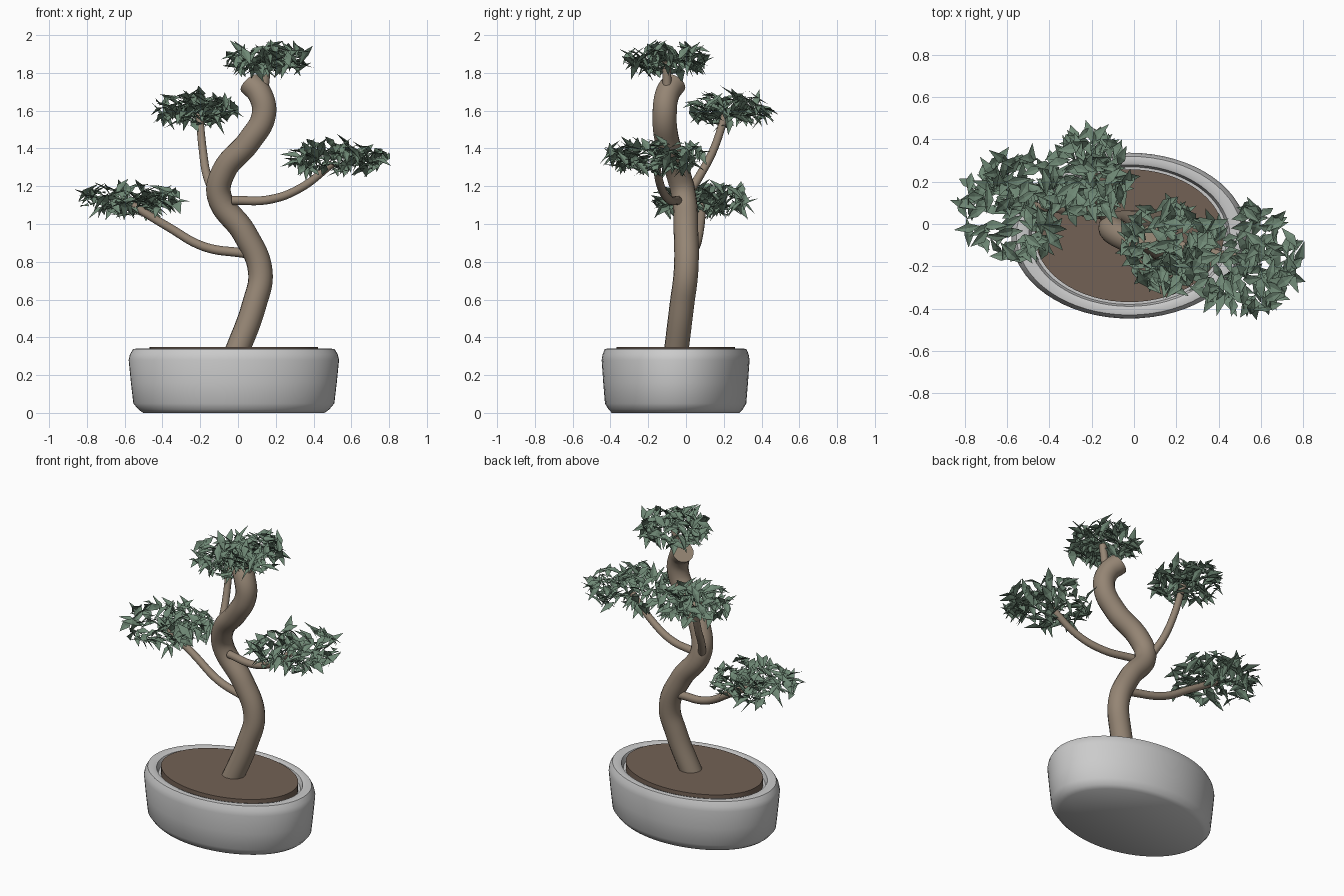
import bpy, bmesh, math, random
from mathutils import Vector, Euler

if "Cube" in bpy.data.objects:
    bpy.data.objects.remove(bpy.data.objects["Cube"])

random.seed(7)


def material(name, rgb):
    m = bpy.data.materials.new(name)
    m.diffuse_color = (*rgb, 1)
    m.use_nodes = True
    m.node_tree.nodes["Principled BSDF"].inputs["Base Color"].default_value = m.diffuse_color
    return m


BARK = material("bark", (0.30, 0.235, 0.175))
SOIL = material("earth", (0.17, 0.12, 0.09))
LEAF = material("leaf_green", (0.16, 0.25, 0.18))


def select(ob):
    bpy.ops.object.select_all(action='DESELECT')
    ob.select_set(True)
    bpy.context.view_layer.objects.active = ob


def mesh_object(name, bm, mat=None):
    me = bpy.data.meshes.new(name)
    bm.to_mesh(me)
    bm.free()
    ob = bpy.data.objects.new(name, me)
    bpy.context.collection.objects.link(ob)
    if mat:
        me.materials.append(mat)
    return ob


def oval_lathe(name, profile, mat=None, n=64, ratio=0.703, cx=-0.022, cy=-0.055):
    """Sweep a (radius, z) profile round an oval; both ends are capped."""
    bm = bmesh.new()
    rings = []
    for r, z in profile:
        rings.append([bm.verts.new((cx + r * math.cos(2 * math.pi * i / n),
                                    cy + r * ratio * math.sin(2 * math.pi * i / n), z))
                      for i in range(n)])
    for a, b in zip(rings, rings[1:]):
        for i in range(n):
            j = (i + 1) % n
            bm.faces.new((a[i], a[j], b[j], b[i]))
    bm.faces.new(rings[0][::-1])
    bm.faces.new(rings[-1])
    ob = mesh_object(name, bm, mat)
    select(ob)
    bpy.ops.object.shade_smooth_by_angle(angle=math.radians(50))


def tube(name, points, radius, end_scale=1.0):
    """Round limb through the given points, with closed ends."""
    cu = bpy.data.curves.new(name, 'CURVE')
    cu.dimensions = '3D'
    cu.bevel_depth = radius
    cu.bevel_resolution = 6
    cu.resolution_u = 8
    cu.use_fill_caps = True
    sp = cu.splines.new('BEZIER')
    sp.bezier_points.add(len(points) - 1)
    for k, (bp, p) in enumerate(zip(sp.bezier_points, points)):
        bp.co = p
        bp.handle_left_type = bp.handle_right_type = 'AUTO'
        bp.radius = 1 + (end_scale - 1) * k / (len(points) - 1)
    cu.materials.append(BARK)
    ob = bpy.data.objects.new(name, cu)
    bpy.context.collection.objects.link(ob)
    select(ob)
    bpy.ops.object.convert(target='MESH')
    bpy.ops.object.shade_smooth_by_angle(angle=math.radians(50))


def leaf_pad(name, centre, size, count):
    """Flattened cloud of folded, pointed leaves."""
    bm = bmesh.new()
    c = Vector(centre)
    for _ in range(count):
        a = random.uniform(0, 2 * math.pi)
        r = math.sqrt(random.random())
        h = random.uniform(-1, 1) * math.sqrt(max(0.15, 1 - r * r * 0.8))
        pos = c + Vector((size[0] * r * math.cos(a), size[1] * r * math.sin(a), size[2] * h))
        rot = Euler((random.uniform(-0.6, 0.6), random.uniform(-0.95, 0.95),
                     random.uniform(0, 2 * math.pi)))
        s = random.uniform(0.115, 0.15)
        shape = [(-0.5, 0, -0.06), (-0.05, 0.18, 0.05), (0.5, 0, -0.08),
                 (-0.05, -0.18, 0.05), (-0.05, 0, 0)]
        v = []
        for p in shape:
            q = Vector(p) * s
            q.rotate(rot)
            v.append(bm.verts.new(pos + q))
        for i, j in ((0, 3), (3, 2), (2, 1), (1, 0)):
            bm.faces.new((v[i], v[j], v[4]))
    mesh_object(name, bm, LEAF)


# Oval pot with chamfered foot and rounded rim, soil disc on top
oval_lathe("pot", [(0.48, 0), (0.505, 0.018), (0.532, 0.05), (0.545, 0.16), (0.557, 0.28),
                   (0.550, 0.31), (0.533, 0.338), (0.50, 0.342), (0.475, 0.335),
                   (0.462, 0.30)])
oval_lathe("soil", [(0.446, 0.29), (0.446, 0.349)], SOIL)

# Winding trunk
tube("trunk", [(-0.015, -0.055, 0.30), (0.085, -0.022, 0.57), (0.118, 0.0, 0.75),
               (0.035, 0.0, 0.95), (-0.10, -0.012, 1.15), (-0.075, -0.045, 1.28),
               (0.06, -0.10, 1.44), (0.137, -0.113, 1.58), (0.115, -0.098, 1.69),
               (0.065, -0.062, 1.745)], 0.065)

# Branches
tube("branch_lower_left", [(0.035, 0.01, 0.845), (-0.18, 0.05, 0.88),
                           (-0.37, 0.075, 0.985), (-0.56, 0.085, 1.10)], 0.025, 0.85)
tube("branch_right", [(-0.03, -0.045, 1.125), (0.17, -0.09, 1.13),
                      (0.33, -0.13, 1.19), (0.50, -0.16, 1.32)], 0.024, 0.85)
tube("branch_upper_left", [(-0.13, 0.02, 1.17), (-0.165, 0.075, 1.26),
                           (-0.185, 0.14, 1.38), (-0.205, 0.21, 1.58)], 0.024, 0.85)
tube("branch_top", [(0.13, -0.10, 1.64), (0.14, -0.10, 1.73), (0.155, -0.105, 1.86)],
     0.025, 0.9)

# Foliage pads
leaf_pad("foliage_lower_left", (-0.56, 0.08, 1.125), (0.265, 0.25, 0.085), 150)
leaf_pad("foliage_right", (0.53, -0.17, 1.355), (0.265, 0.25, 0.085), 150)
leaf_pad("foliage_upper_left", (-0.22, 0.23, 1.605), (0.205, 0.205, 0.085), 140)
leaf_pad("foliage_top", (0.16, -0.11, 1.875), (0.205, 0.205, 0.08), 140)
